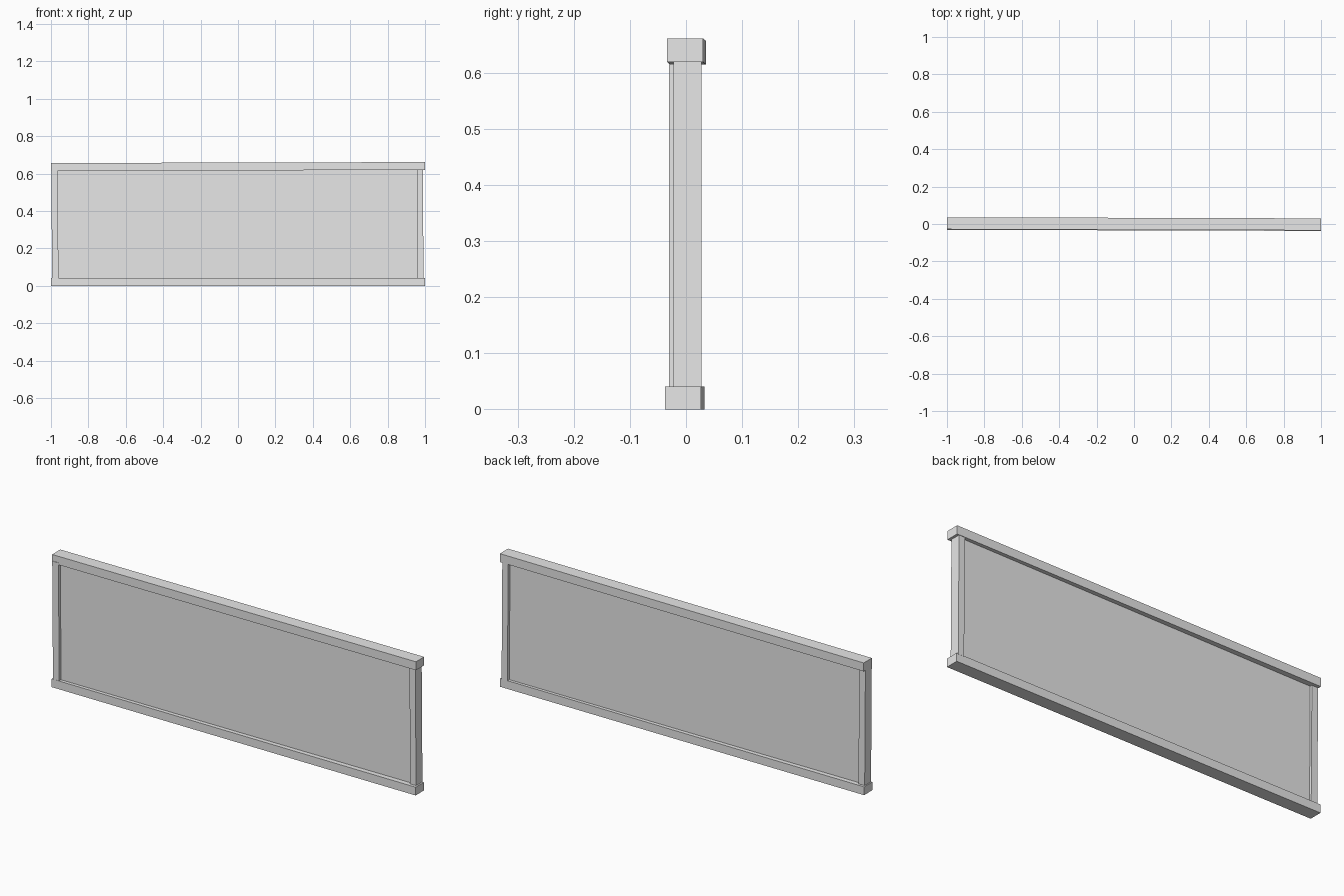
import bpy
import bmesh

cube = bpy.data.objects.get("Cube")
if cube:
    bpy.data.objects.remove(cube, do_unlink=True)

grey = bpy.data.materials.new("light_grey")
grey.use_nodes = True
colour = (0.8, 0.8, 0.8, 1)
grey.diffuse_color = colour
grey.node_tree.nodes["Principled BSDF"].inputs["Base Color"].default_value = colour


def board(name, x, y, z, skew_y=0, skew_z=0, lean=0):
    """Box from ranges; skews shift it along its length, lean along its height."""
    bm = bmesh.new()
    bmesh.ops.create_cube(bm, size=1)
    for v in bm.verts:
        px, py, pz = v.co
        v.co = (sum(x) / 2 + px * (x[1] - x[0]) + pz * lean,
                sum(y) / 2 + py * (y[1] - y[0]) + px * skew_y,
                sum(z) / 2 + pz * (z[1] - z[0]) + px * skew_z)
    mesh = bpy.data.meshes.new(name)
    bm.to_mesh(mesh)
    bm.free()
    mesh.materials.append(grey)
    obj = bpy.data.objects.new(name, mesh)
    bpy.context.collection.objects.link(obj)
    return obj


# Rails, set slightly out of true
board("top_rail", (-1, 1), (-0.031, 0.033), (0.617, 0.659), skew_y=-0.006, skew_z=0.005)
board("bottom_rail", (-1, 1), (-0.034, 0.030), (0, 0.041), skew_y=-0.006)

# Upright stiles
board("right_stile", (-0.996, -0.962), (-0.030, 0.020), (0.038, 0.625), lean=-0.004)
board("left_stile", (0.958, 0.990), (-0.022, 0.028), (0.038, 0.625), lean=-0.004)

# Recessed centre panel
board("panel", (-0.975, 0.975), (-0.013, 0.011), (0.03, 0.63), skew_y=0.004)
